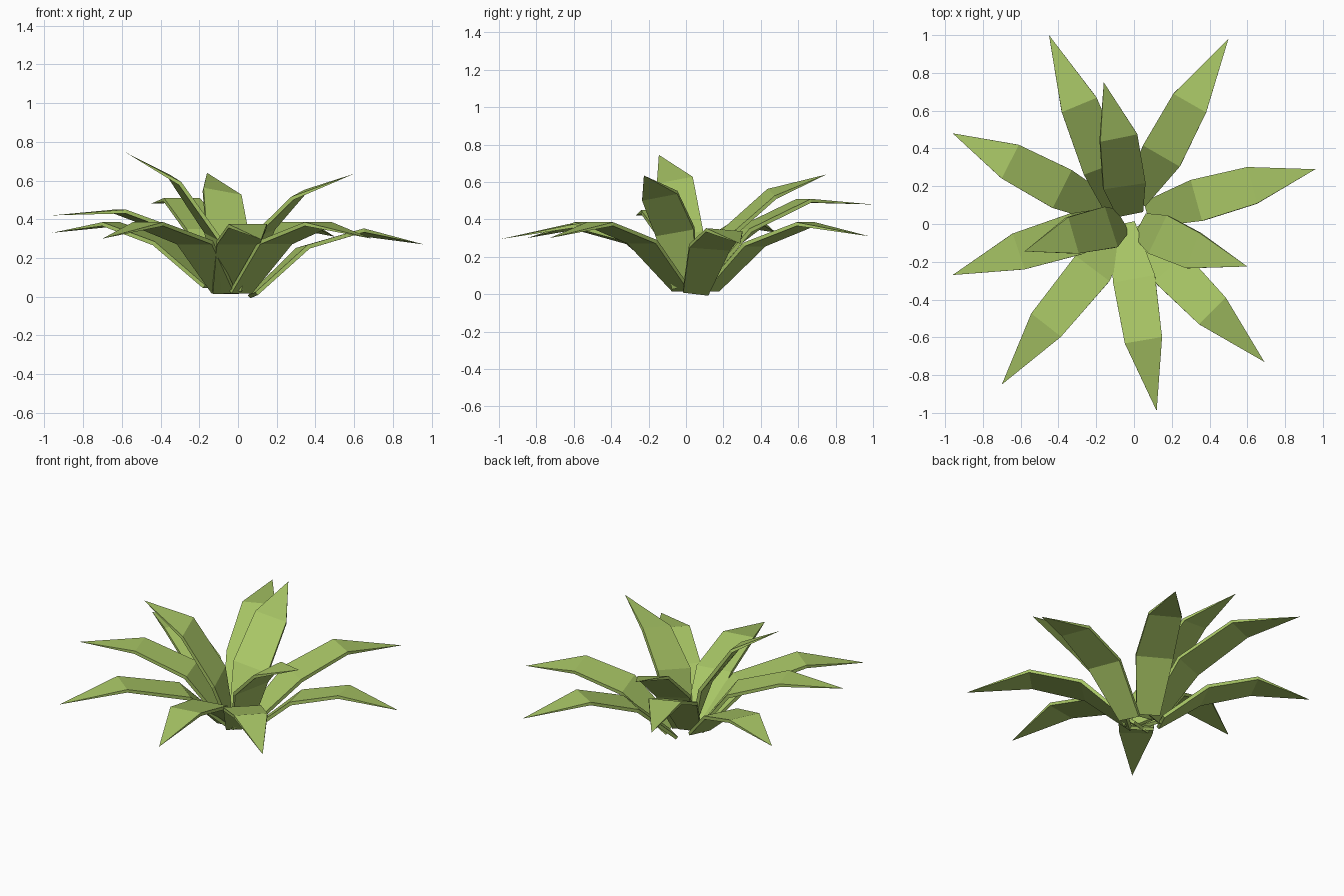
import bpy, bmesh
from mathutils import Vector

if "Cube" in bpy.data.objects:
    bpy.data.objects.remove(bpy.data.objects["Cube"])

green = bpy.data.materials.new("leaf_green")
green.diffuse_color = (0.39, 0.56, 0.13, 1)
green.use_nodes = True
green.node_tree.nodes["Principled BSDF"].inputs["Base Color"].default_value = green.diffuse_color

WIDTHS = (0.14, 0.225, 0.20)      # base, lower bend, upper bend
THICK = (0.02, 0.022, 0.02)

# centre line of each leaf: base, lower bend, upper bend, tip; then edge roll
LEAVES = {
    "back_left_leaf":   ((-.08, .07, .06), (-.16, .30, .35), (-.29, .63, .51), (-.45, 1.0, .48), 0),
    "back_right_leaf":  ((.00, .13, .03), (.145, .36, .275), (.295, .64, .385), (.50, .98, .31), 0),
    "right_leaf":       ((.07, .05, .015), (.33, .125, .26), (.625, .205, .345), (.96, .29, .27), -.008),
    "front_right_leaf": ((.01, -.02, .03), (.19, -.23, .29), (.415, -.46, .385), (.69, -.73, .30), 0),
    "front_leaf":       ((-.065, .0, .03), (.0, -.29, .288), (.05, -.615, .375), (.12, -.99, .295), 0),
    "front_left_leaf":  ((-.07, -.01, .03), (-.22, -.235, .29), (-.465, -.535, .385), (-.70, -.85, .30), 0),
    "left_leaf":        ((-.11, .02, .06), (-.30, -.05, .335), (-.61, -.145, .45), (-.96, -.27, .42), 0),
    "left_back_leaf":   ((-.14, .07, .06), (-.38, .185, .285), (-.655, .33, .385), (-.96, .48, .33), 0),
    "inner_right_leaf": ((.03, -.005, .05), (.125, -.055, .34), (.31, -.14, .535), (.60, -.225, .635), .018),
    "inner_left_leaf":  ((-.06, .02, .05), (-.12, -.015, .32), (-.32, -.06, .61), (-.58, -.145, .745), -.018),
    "inner_back_leaf":  ((-.02, .05, .05), (-.05, .20, .32), (-.08, .455, .545), (-.16, .75, .64), .018),
}


def make_leaf(name, pts, roll):
    """Flat bent blade with four-sided sections closing to a pointed tip."""
    pts = [Vector(p) for p in pts]
    bm = bmesh.new()
    rings = []
    for i in range(3):
        # width runs level across the local direction, tipped slightly by roll
        tangent = (pts[i + 1] - pts[i]).normalized()
        if i:
            tangent = (tangent + (pts[i] - pts[i - 1]).normalized()).normalized()
        flat = Vector((tangent.x, tangent.y, 0)).normalized()
        side = Vector((-flat.y, flat.x, 0)) * WIDTHS[i] / 2 + Vector((0, 0, roll))
        normal = tangent.cross(side).normalized()
        if normal.z < 0:
            normal.negate()
        low = pts[i] - normal * THICK[i]
        rings.append([bm.verts.new(v) for v in
                      (pts[i] + side, pts[i] - side, low - side, low + side)])
    tip = bm.verts.new(pts[3])
    bm.faces.new(rings[0])
    for a, b in zip(rings, rings[1:]):
        for k in range(4):
            n = (k + 1) % 4
            bm.faces.new((a[k], a[n], b[n], b[k]))
    for k in range(4):
        bm.faces.new((rings[2][k], rings[2][(k + 1) % 4], tip))
    bmesh.ops.recalc_face_normals(bm, faces=bm.faces)
    mesh = bpy.data.meshes.new(name)
    bm.to_mesh(mesh)
    bm.free()
    mesh.materials.append(green)
    bpy.context.collection.objects.link(bpy.data.objects.new(name, mesh))


for leaf, data in LEAVES.items():
    make_leaf(leaf, data[:4], data[4])
